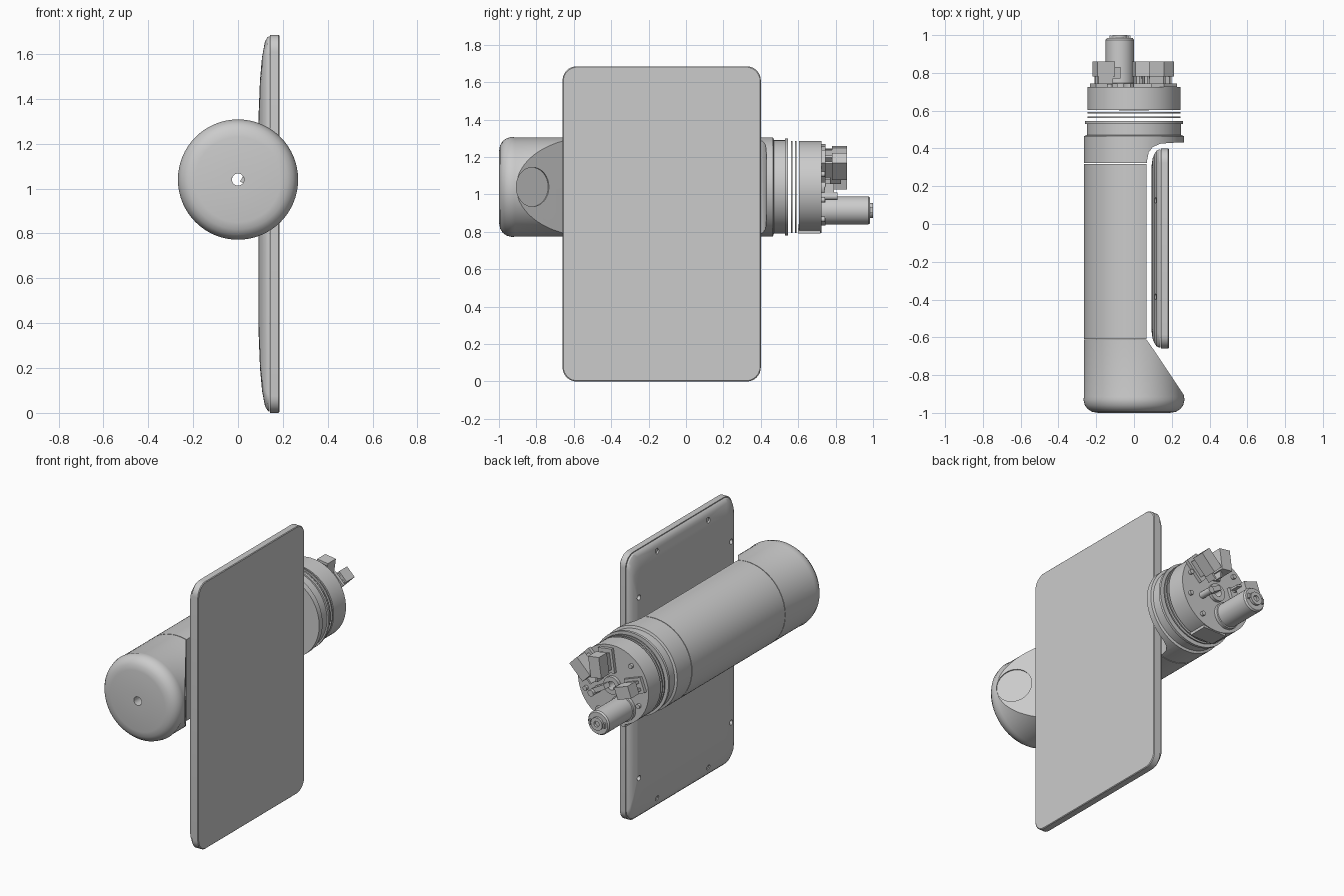
import bpy, bmesh, math
from mathutils import Matrix, Vector

if "Cube" in bpy.data.objects:
    bpy.data.objects.remove(bpy.data.objects["Cube"])

CZ = 1.04          # height of the tube axis
HOLE = 0.027       # axial through hole


def finish(name, bm, angle=30):
    bmesh.ops.remove_doubles(bm, verts=bm.verts, dist=1e-5)
    bmesh.ops.recalc_face_normals(bm, faces=bm.faces)
    me = bpy.data.meshes.new(name)
    bm.to_mesh(me)
    bm.free()
    ob = bpy.data.objects.new(name, me)
    bpy.context.collection.objects.link(ob)
    smooth(ob, angle)
    return ob


def smooth(ob, angle=30):
    bpy.ops.object.select_all(action='DESELECT')
    ob.select_set(True)
    bpy.context.view_layer.objects.active = ob
    bpy.ops.object.shade_smooth_by_angle(angle=math.radians(angle))


def loft(name, rings, closed=False):
    """Skin a list of point rings; cap the ends or join last to first."""
    bm = bmesh.new()
    vs = [[bm.verts.new(p) for p in r] for r in rings]
    n = len(vs[0])
    pairs = list(zip(vs, vs[1:])) + ([(vs[-1], vs[0])] if closed else [])
    for a, b in pairs:
        for i in range(n):
            j = (i + 1) % n
            bm.faces.new((a[i], a[j], b[j], b[i]))
    if not closed:
        bm.faces.new(vs[0])
        bm.faces.new(vs[-1])
    return finish(name, bm)


def lathe(name, profile, cx=0, cz=CZ, n=64, closed=True):
    """Turn (radius, y) points about an axis parallel to y."""
    rings = [[(cx + r * math.cos(2 * math.pi * i / n), y, cz + r * math.sin(2 * math.pi * i / n))
              for i in range(n)] for r, y in profile]
    return loft(name, rings, closed)


def ring(name, r, y0, y1, inner, **kw):
    return lathe(name, [(inner, y0), (r, y0), (r, y1), (inner, y1)], **kw)


def cyl(name, r, y0, y1, cx, cz, n=32):
    return lathe(name, [(r, y0), (r, y1)], cx, cz, n, closed=False)


def prism(name, pts):
    """Extrude an x-y outline through the full tube height."""
    return loft(name, [[(x, y, z) for x, y in pts] for z in (CZ - 0.5, CZ + 0.5)])


def box(name, c, size, ang=0):
    bm = bmesh.new()
    m = Matrix.Translation(Vector(c)) @ Matrix.Rotation(math.radians(ang), 4, 'Y') @ Matrix.Diagonal((*size, 1))
    bmesh.ops.create_cube(bm, size=1, matrix=m)
    return finish(name, bm)


def cut(ob, cutter):
    mod = ob.modifiers.new('cut', 'BOOLEAN')
    mod.operation, mod.solver, mod.object = 'DIFFERENCE', 'EXACT', cutter
    dg = bpy.context.evaluated_depsgraph_get()
    me = bpy.data.meshes.new_from_object(ob.evaluated_get(dg))
    ob.modifiers.clear()
    ob.data = me
    bpy.data.objects.remove(cutter)
    smooth(ob)


def rod_cutter(specs):
    """One cutter mesh from (centre, direction, radius, length) rods."""
    bm = bmesh.new()
    for c, d, r, l in specs:
        m = Matrix.Translation(Vector(c)) @ Vector(d).to_track_quat('Z', 'Y').to_matrix().to_4x4()
        bmesh.ops.create_cone(bm, cap_ends=True, segments=32, radius1=r, radius2=r, depth=l, matrix=m)
    return finish('cutter', bm)


def d_ring(r, flat, y, n=64):
    """Circle with its +x side cut flat."""
    a0 = math.acos(flat / r)
    return [(r * math.cos(a), y, CZ + r * math.sin(a))
            for a in (a0 + (2 * math.pi - 2 * a0) * i / n for i in range(n + 1))]


# main tube: hollow D-section
loft('tube_body', [d_ring(0.265, 0.066, -0.608), d_ring(0.265, 0.066, 0.318),
                   d_ring(0.24, 0.04, 0.318), d_ring(0.24, 0.04, -0.608)], closed=True)

# front end cap: rounded end, sloped transition to the flat, shallow disc recess
front = lathe('front_end_cap', [(HOLE, -1.0), (0.19, -1.0), (0.222, -0.994), (0.245, -0.98), (0.26, -0.96),
                                (0.268, -0.93), (0.265, -0.915), (0.265, -0.612), (HOLE, -0.612)])
cut(front, prism('cutter', [(0.066, -0.5), (0.066, -0.612), (0.1, -0.66), (0.28, -0.93), (0.5, -0.93), (0.5, -0.5)]))
cut(front, rod_cutter([((0.207, -0.82, CZ), (0.832, 0.555, 0), 0.105, 0.016)]))

# back end cap: filleted step behind the panel
back = lathe('back_end_cap', [(HOLE, 0.322), (0.265, 0.322), (0.265, 0.465), (0.25, 0.47), (0.25, 0.53), (HOLE, 0.53)])
cut(back, prism('cutter', [(0.07, 0.2), (0.07, 0.34), (0.078, 0.38), (0.1, 0.408), (0.14, 0.425),
                           (0.2, 0.43), (0.5, 0.435), (0.5, 0.2)]))
ring('collar', 0.26, 0.53, 0.546, 0.2)

# spaced seal rings and drum
for i, y in enumerate((0.562, 0.584)):
    ring(f'seal_ring_{i + 1}', 0.247, y, y + 0.008, 0.2)
ring('drum', 0.246, 0.603, 0.725, HOLE)
ring('drum_hub', 0.055, 0.725, 0.745, HOLE, n=32)
box('drum_foot', (0, 0.66, 0.815), (0.16, 0.12, 0.05))


# flat panel: rounded-rectangle sections stacked along x
def panel_ring(x, iy=0.0, iz=0.0, rad=0.075, n=8):
    hy, hz = 0.53 - iy - rad, 0.8425 - iz - rad
    pts = []
    for k, (sy, sz) in enumerate(((1, 1), (-1, 1), (-1, -1), (1, -1))):
        for i in range(n + 1):
            a = math.pi / 2 * (k + i / n)
            pts.append((x, -0.13 + sy * hy + rad * math.cos(a), 0.8425 + sz * hz + rad * math.sin(a)))
    return pts


loft('panel_screen', [panel_ring(0.142), panel_ring(0.181), panel_ring(0.185, 0.004, 0.004)])
cover = loft('panel_back_cover', [panel_ring(*p) for p in (
    (0.141, 0.005, 0.005), (0.132, 0.006, 0.01), (0.12, 0.012, 0.03), (0.107, 0.03, 0.1),
    (0.098, 0.055, 0.2), (0.092, 0.1, 0.35))])
spots = [(sy * 0.255, sz * 0.78) for sy in (-1, 1) for sz in (-1, 1)]
spots += [(sy * 0.46, sz * 0.57) for sy in (-1, 1) for sz in (-1, 1)]
cut(cover, rod_cutter([((0.09, -0.13 + y, 0.8425 + z), (1, 0, 0), 0.016, 0.065) for y, z in spots]))

# motor with stepped end
lathe('motor', [(0.082, 0.725), (0.082, 0.745), (0.075, 0.747), (0.075, 0.975), (0.068, 0.985),
                (0.04, 0.985), (0.04, 1.0), (0.018, 1.0), (0.018, 0.985)], -0.075, 0.915, 32, closed=False)
for s in (-1, 1):
    box('motor_terminal', (-0.075 + s * 0.05, 0.99, 0.915), (0.012, 0.018, 0.03))

# switch blocks on legs, set around the hub
for i, (x, z, ang, w, h) in enumerate(((0.14, 1.15, 45, 0.075, 0.13), (0.035, 1.19, 8, 0.075, 0.13),
                                       (-0.16, 1.08, -70, 0.075, 0.1))):
    rot = Matrix.Rotation(math.radians(ang), 3, 'Y')

    def at(u, y, v):
        return Vector((x, y, z)) + rot @ Vector((u, 0, v))
    box(f'switch_base_{i}', at(0, 0.735, 0), (w + 0.02, 0.02, h + 0.02), ang)
    box(f'switch_body_{i}', at(0, 0.82, 0), (w, 0.08, h), ang)
    box(f'switch_lever_{i}', at(w * 0.3, 0.8, -h * 0.6), (0.012, 0.06, 0.05), ang)
    for s in (-1, 1):
        box(f'switch_leg_{i}', at(s * w * 0.3, 0.765, 0), (0.016, 0.06, h * 0.8), ang)

# small fixing posts on the drum face
for a in (20, 75, 130, 205, 300, 340):
    cyl('drum_post', 0.014, 0.72, 0.742, 0.2 * math.cos(math.radians(a)), CZ + 0.2 * math.sin(math.radians(a)), 16)
box('hub_link', (0.06, 0.765, 1.02), (0.1, 0.05, 0.03), 30)
cyl('hub_pin', 0.02, 0.725, 0.81, 0.1, 0.99, 16)
